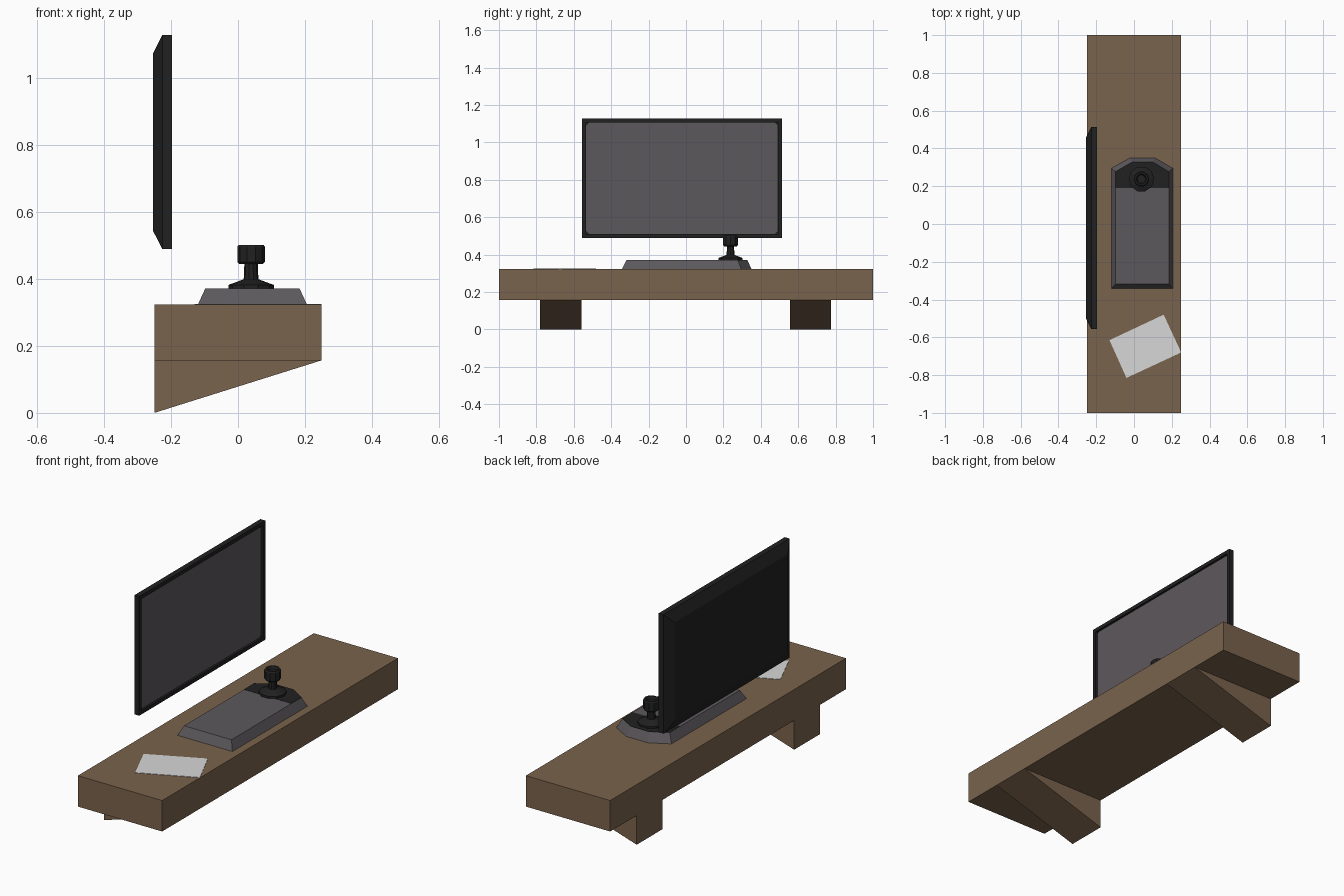
import bpy, bmesh, math

cube = bpy.data.objects.get("Cube")
if cube:
    bpy.data.objects.remove(cube, do_unlink=True)


def material(name, r, g, b):
    m = bpy.data.materials.new(name)
    m.use_nodes = True
    m.diffuse_color = (r, g, b, 1)
    m.node_tree.nodes["Principled BSDF"].inputs["Base Color"].default_value = (r, g, b, 1)
    return m


wood = material("brown wood", 0.195, 0.125, 0.074)
black = material("black plastic", 0.015, 0.015, 0.015)
grey = material("grey plastic", 0.108, 0.099, 0.108)
white = material("white paper", 0.68, 0.68, 0.68)


def loft(name, rings, mat):
    """Skin a closed solid through rings with equal point counts."""
    bm = bmesh.new()
    loops = [[bm.verts.new(p) for p in ring] for ring in rings]
    n = len(loops[0])
    for a, b in zip(loops, loops[1:]):
        for i in range(n):
            j = (i + 1) % n
            bm.faces.new((a[i], a[j], b[j], b[i]))
    bm.faces.new(loops[0][::-1])
    bm.faces.new(loops[-1])
    bmesh.ops.recalc_face_normals(bm, faces=bm.faces[:])
    mesh = bpy.data.meshes.new(name)
    bm.to_mesh(mesh)
    bm.free()
    mesh.materials.append(mat)
    obj = bpy.data.objects.new(name, mesh)
    bpy.context.collection.objects.link(obj)
    return obj


def flat(outline, z):
    return [(x, y, z) for x, y in outline]


def upright(x, y0, y1, z0, z1, inset=0.0):
    """Rectangle standing in the yz plane."""
    y0, y1, z0, z1 = y0 + inset, y1 - inset, z0 + inset, z1 - inset
    return [(x, y0, z0), (x, y1, z0), (x, y1, z1), (x, y0, z1)]


def circle(cx, cy, r, z, sides=10):
    return [(cx + r * math.cos(math.tau * i / sides),
             cy + r * math.sin(math.tau * i / sides), z) for i in range(sides)]


# Shelf board
SHELF_LOW, SHELF_TOP = 0.157, 0.323
board = [(-0.25, -1), (0.25, -1), (0.25, 1), (-0.25, 1)]
loft("shelf_board", [flat(board, SHELF_LOW), flat(board, SHELF_TOP)], wood)

# Wedge brackets under the board
wedge = [(-0.25, 0.0), (0.25, SHELF_LOW), (-0.25, SHELF_LOW)]
for name, y in (("right_bracket", -0.67), ("left_bracket", 0.665)):
    loft(name, [[(x, y + side * 0.11, z) for x, z in wedge] for side in (-1, 1)], wood)

# Monitor housing with bevelled back and recessed front
size = (-0.556, 0.513, 0.489, 1.128)
loft("monitor_housing", [
    upright(-0.254, *size, inset=0.055),
    upright(-0.226, *size),
    upright(-0.197, *size),
    upright(-0.197, *size, inset=0.02),
    upright(-0.209, *size, inset=0.02)], black)

# Screen panel with clipped corners
cy, cz, hw, hh, c = -0.0215, 0.8085, 0.512, 0.297, 0.014
corners = [(hw - c, -hh), (hw, c - hh), (hw, hh - c), (hw - c, hh)]
corners += [(-y, -z) for y, z in corners]
loft("screen", [[(x, cy + y, cz + z) for y, z in corners]
                for x in (-0.212, -0.206)], grey)

# Stand base with sloping sides
foot = [(-0.12, -0.342), (0.206, -0.342), (0.206, 0.295),
        (0.11, 0.35), (-0.02, 0.35), (-0.12, 0.295)]
crown = [(-0.098, -0.318), (0.184, -0.318), (0.184, 0.277),
         (0.1, 0.328), (-0.01, 0.328), (-0.098, 0.277)]
BASE_TOP = 0.371
loft("stand_base", [flat(foot, SHELF_TOP), flat(crown, BASE_TOP)], grey)

# Dark inlay around the neck
inlay = [(x, max(y, 0.19)) for x, y in crown]
loft("stand_inlay", [flat(inlay, BASE_TOP - 0.002), flat(inlay, BASE_TOP + 0.001)], black)

# Neck: flange, stem and hollow-topped knob
profile = [(0.068, BASE_TOP), (0.068, 0.382), (0.022, 0.399), (0.02, 0.445),
           (0.036, 0.445), (0.041, 0.451), (0.041, 0.496), (0.037, 0.502),
           (0.028, 0.502), (0.022, 0.49)]
loft("stand_neck", [circle(0.039, 0.238, r, z) for r, z in profile], black)

# Sheet of paper lying on the board
sheet = [(-0.13, -0.615), (-0.04, -0.815), (0.25, -0.68), (0.157, -0.48)]
loft("paper_sheet", [flat(sheet, SHELF_TOP - 0.002), flat(sheet, SHELF_TOP + 0.002)], white)
